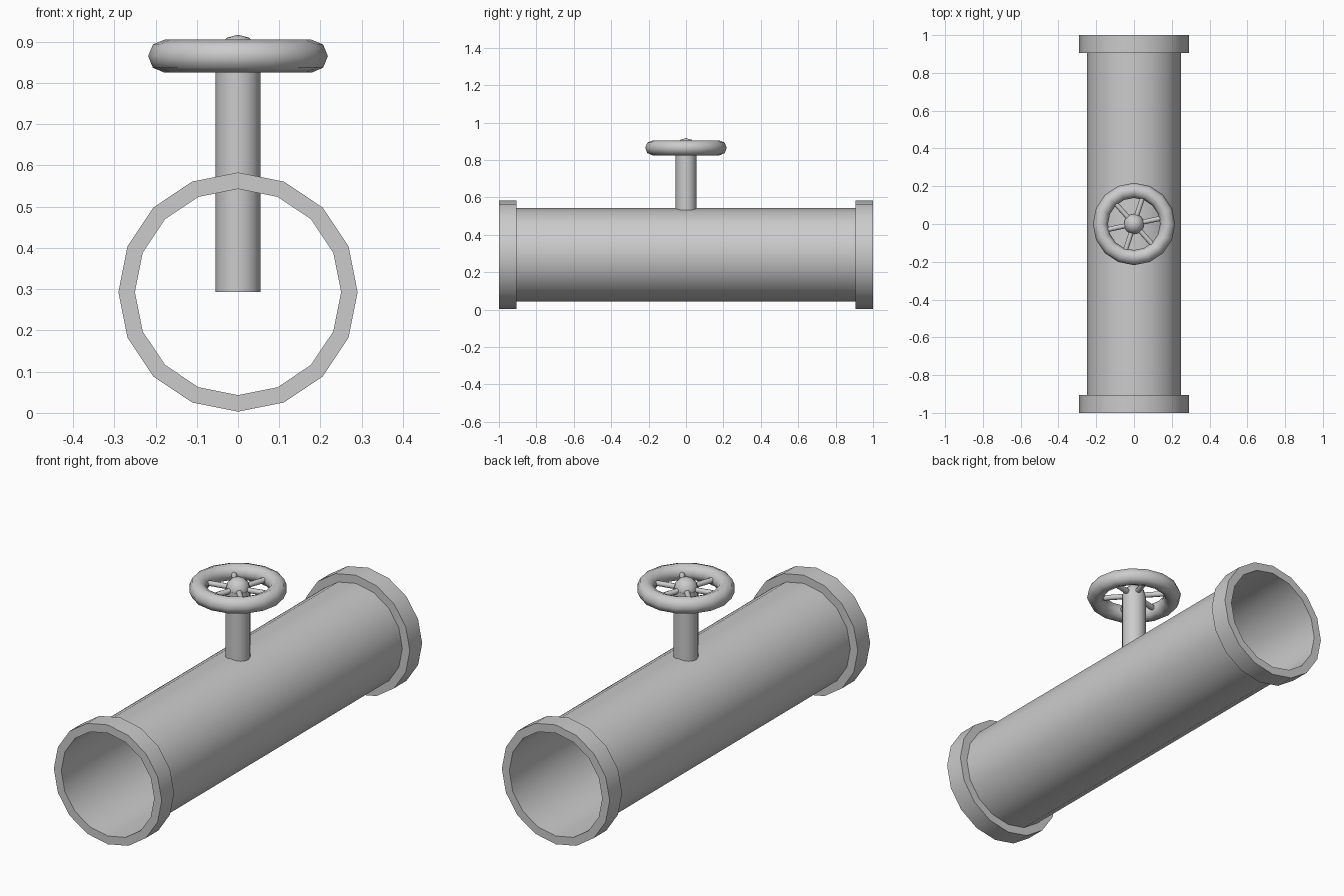
import bpy, bmesh, math
from mathutils import Matrix, Vector

if "Cube" in bpy.data.objects:
    bpy.data.objects.remove(bpy.data.objects["Cube"])

grey = bpy.data.materials.new("pipe_grey")
grey.use_nodes = True
colour = (0.6, 0.6, 0.6, 1)
grey.diffuse_color = colour
grey.node_tree.nodes["Principled BSDF"].inputs["Base Color"].default_value = colour

AXIS_Z = 0.293   # height of the pipe's centre line
WHEEL_Z = 0.865  # height of the handwheel
SIDES = 16


def make_object(name, bm):
    mesh = bpy.data.meshes.new(name)
    bm.to_mesh(mesh)
    bm.free()
    obj = bpy.data.objects.new(name, mesh)
    bpy.context.collection.objects.link(obj)
    mesh.materials.append(grey)
    bpy.ops.object.select_all(action='DESELECT')
    obj.select_set(True)
    bpy.context.view_layer.objects.active = obj
    bpy.ops.object.shade_smooth_by_angle(angle=math.radians(50))
    return obj


def lathe(name, profile, closed, matrix, sides=SIDES):
    """Sweep (radius, height) points around the local z axis."""
    bm = bmesh.new()
    rings = []
    for i in range(sides):
        a = math.tau * i / sides
        rings.append([bm.verts.new((r * math.cos(a), r * math.sin(a), h)) for r, h in profile])
    count = len(profile)
    for i in range(sides):
        here, after = rings[i], rings[(i + 1) % sides]
        for j in range(count if closed else count - 1):
            k = (j + 1) % count
            bm.faces.new((here[j], after[j], after[k], here[k]))
    bm.transform(matrix)
    return make_object(name, bm)


# Horizontal pipe, an open thin shell
along_y = Matrix.Translation((0, 0, AXIS_Z)) @ Matrix.Rotation(math.pi / 2, 4, 'X')
lathe("pipe", [(0.25, -0.905), (0.25, 0.905)], False, along_y)

# End flanges
for name, start, end in (("front_flange", 0.905, 1), ("back_flange", -1, -0.905)):
    lathe(name, [(0.25, start), (0.29, start), (0.29, end), (0.25, end)], True, along_y)

# Valve stem
bm = bmesh.new()
bmesh.ops.create_cone(bm, cap_ends=True, segments=SIDES, radius1=0.055, radius2=0.055,
                      depth=WHEEL_Z - AXIS_Z,
                      matrix=Matrix.Translation((0, 0, (WHEEL_Z + AXIS_Z) / 2)))
make_object("valve_stem", bm)

# Rounded hub on top of the stem
bm = bmesh.new()
bmesh.ops.create_uvsphere(bm, u_segments=SIDES, v_segments=6, radius=0.054,
                          matrix=Matrix.Translation((0, 0, WHEEL_Z - 0.002)))
make_object("wheel_hub", bm)

# Handwheel rim
section = [(0.178 + 0.04 * math.cos(math.tau * i / 8), 0.04 * math.sin(math.tau * i / 8))
           for i in range(8)]
lathe("wheel_rim", section, True, Matrix.Translation((0, 0, WHEEL_Z)))

# Six spokes
bm = bmesh.new()
for i in range(6):
    turn = Matrix.Rotation(math.radians(12 + 60 * i), 4, 'Z')
    place = Matrix.Translation((0, 0, WHEEL_Z)) @ turn @ Matrix.Translation((0.1, 0, 0))
    bmesh.ops.create_cone(bm, cap_ends=True, segments=8, radius1=0.013, radius2=0.013,
                          depth=0.13, matrix=place @ Matrix.Rotation(math.pi / 2, 4, 'Y'))
make_object("wheel_spokes", bm)
